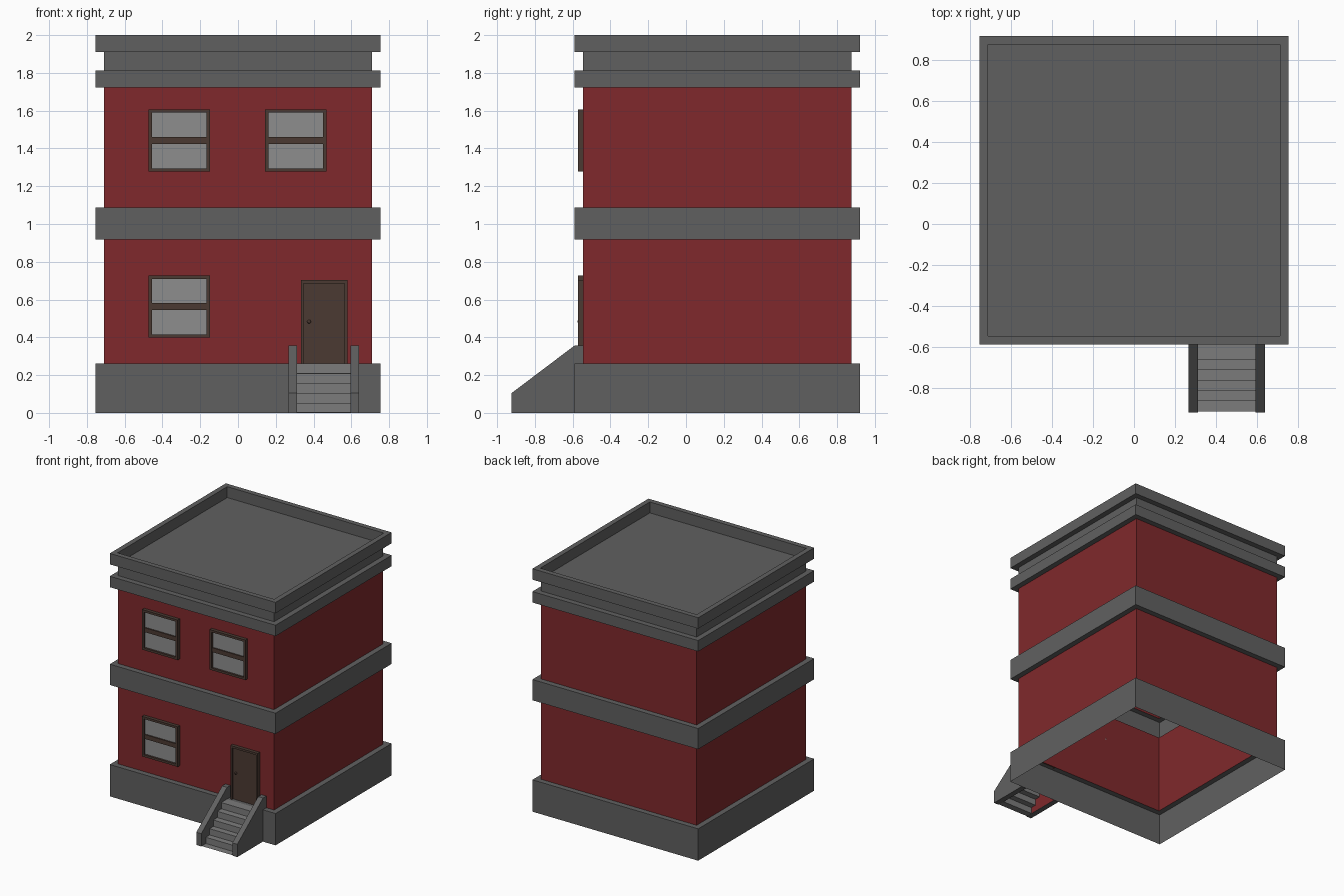
import bpy, bmesh
from mathutils import Matrix, Vector

if "Cube" in bpy.data.objects:
    bpy.data.objects.remove(bpy.data.objects["Cube"])

CY = 0.165                # centre of the house body in y
WALL, BAND = 0.71, 0.755  # half widths of walls and stone bands
FRONT = CY - WALL         # y of the front wall


def material(name, rgb):
    m = bpy.data.materials.new(name)
    m.diffuse_color = (*rgb, 1)
    m.use_nodes = True
    m.node_tree.nodes["Principled BSDF"].inputs["Base Color"].default_value = m.diffuse_color
    return m


RED = material("brick_red", (0.215, 0.022, 0.025))
STONE = material("stone", (0.118, 0.118, 0.118))
STEP = material("step_stone", (0.2, 0.2, 0.2))
WOOD = material("dark_wood", (0.07, 0.042, 0.032))
GLASS = material("pane", (0.27, 0.27, 0.27))


def finish(name, bm, mat):
    me = bpy.data.meshes.new(name)
    bm.to_mesh(me)
    bm.free()
    me.materials.append(mat)
    ob = bpy.data.objects.new(name, me)
    bpy.context.collection.objects.link(ob)
    return ob


def skin(name, profile, mat, cap=False):
    """Square shell through (half width, z) pairs, open below."""
    bm = bmesh.new()
    rings = [[bm.verts.new((sx * h, CY + sy * h, z))
              for sx, sy in ((-1, -1), (1, -1), (1, 1), (-1, 1))] for h, z in profile]
    for a, b in zip(rings, rings[1:]):
        for i in range(4):
            j = (i + 1) % 4
            bm.faces.new((a[i], a[j], b[j], b[i]))
    if cap:
        bm.faces.new(rings[-1])
    return finish(name, bm, mat)


def boxes(name, spans, mat):
    """Boxes given as (x0, x1, y0, y1, z0, z1)."""
    bm = bmesh.new()
    for x0, x1, y0, y1, z0, z1 in spans:
        m = Matrix.Translation(((x0 + x1) / 2, (y0 + y1) / 2, (z0 + z1) / 2))
        bmesh.ops.create_cube(bm, size=1, matrix=m @ Matrix.Diagonal((x1 - x0, y1 - y0, z1 - z0, 1)))
    return finish(name, bm, mat)


def prism(name, profile, x0, x1, mat):
    """Extrude a closed (y, z) profile along x."""
    bm = bmesh.new()
    f = bm.faces.new([bm.verts.new((x0, y, z)) for y, z in profile])
    if x1 != x0:
        ext = bmesh.ops.extrude_face_region(bm, geom=[f])["geom"]
        verts = [v for v in ext if isinstance(v, bmesh.types.BMVert)]
        bmesh.ops.translate(bm, verts=verts, vec=Vector((x1 - x0, 0, 0)))
        bmesh.ops.recalc_face_normals(bm, faces=bm.faces)
    return finish(name, bm, mat)


# House body: hollow shell, open underneath
skin("base", [(BAND, 0), (BAND, 0.262), (WALL, 0.262)], STONE)
skin("lower_wall", [(WALL, 0.262), (WALL, 0.917)], RED)
skin("middle_band", [(WALL, 0.917), (BAND, 0.917), (BAND, 1.088), (WALL, 1.088)], STONE)
skin("upper_wall", [(WALL, 1.088), (WALL, 1.722)], RED)
skin("cornice_and_roof", [(WALL, 1.722), (BAND, 1.722), (BAND, 1.812), (WALL, 1.812),
                          (WALL, 1.91), (BAND, 1.91), (BAND, 2.0), (0.713, 2.0),
                          (0.713, 1.91)], STONE, cap=True)


# Sash windows
def window(name, x, z, w=0.325, h=0.33, t=0.018):
    y0, y1 = FRONT - 0.028, FRONT
    x1, z1, mid = x + w, z + h, z + h / 2
    boxes(name + "_frame", [(x, x + t, y0, y1, z, z1), (x1 - t, x1, y0, y1, z, z1),
                            (x + t, x1 - t, y0, y1, z, z + t),
                            (x + t, x1 - t, y0, y1, z1 - t, z1),
                            (x + t, x1 - t, y0 + 0.006, y1, mid - t, mid + t)], WOOD)
    boxes(name + "_panes", [(x + t, x1 - t, y1 - 0.012, y1, z + t, mid - t),
                            (x + t, x1 - t, y1 - 0.012, y1, mid + t, z1 - t)], GLASS)


window("window_upper_left", -0.473, 1.277)
window("window_upper_right", 0.143, 1.277)
window("window_lower_left", -0.473, 0.398)

# Door with frame and round knob
yf = FRONT - 0.028
boxes("door_frame", [(0.333, 0.348, yf, FRONT, 0.262, 0.703), (0.565, 0.58, yf, FRONT, 0.262, 0.703),
                     (0.348, 0.565, yf, FRONT, 0.686, 0.703)], WOOD)
boxes("door", [(0.348, 0.565, FRONT - 0.015, FRONT, 0.262, 0.686)], WOOD)
bm = bmesh.new()
bmesh.ops.create_uvsphere(bm, u_segments=12, v_segments=8, radius=0.01,
                          matrix=Matrix.Translation((0.376, FRONT - 0.02, 0.483)))
finish("door_knob", bm, WOOD)

# Stair side walls
SX0, SX1 = 0.312, 0.595
side = [(-0.923, 0), (-0.923, 0.105), (-0.588, 0.358), (FRONT, 0.358), (FRONT, 0.262),
        (CY - BAND, 0.262), (CY - BAND, 0)]
prism("stair_side_left", side, 0.267, SX0, STONE)
prism("stair_side_right", side, SX1, 0.64, STONE)

# Steps: a folded sheet, hollow underneath
ys = [-0.663, -0.715, -0.766, -0.815, -0.863]
path = [(CY - BAND, 0.262)]
for i, y in enumerate(ys):
    path += [(y, 0.262 * (1 - i / 5)), (y, 0.262 * (1 - (i + 1) / 5) + 0.001)]
path.append((-0.918, 0.001))
bm = bmesh.new()
rows = [[bm.verts.new((x, y, z)) for x in (SX0, SX1)] for y, z in path]
for a, b in zip(rows, rows[1:]):
    bm.faces.new((a[0], b[0], b[1], a[1]))
finish("steps", bm, STEP)

# Red inner faces below the steps
under = path[:-1] + [(CY - BAND, 0.001)]
prism("stair_inner_left", under, SX0 + 0.001, SX0 + 0.001, RED)
prism("stair_inner_right", under, SX1 - 0.001, SX1 - 0.001, RED)
